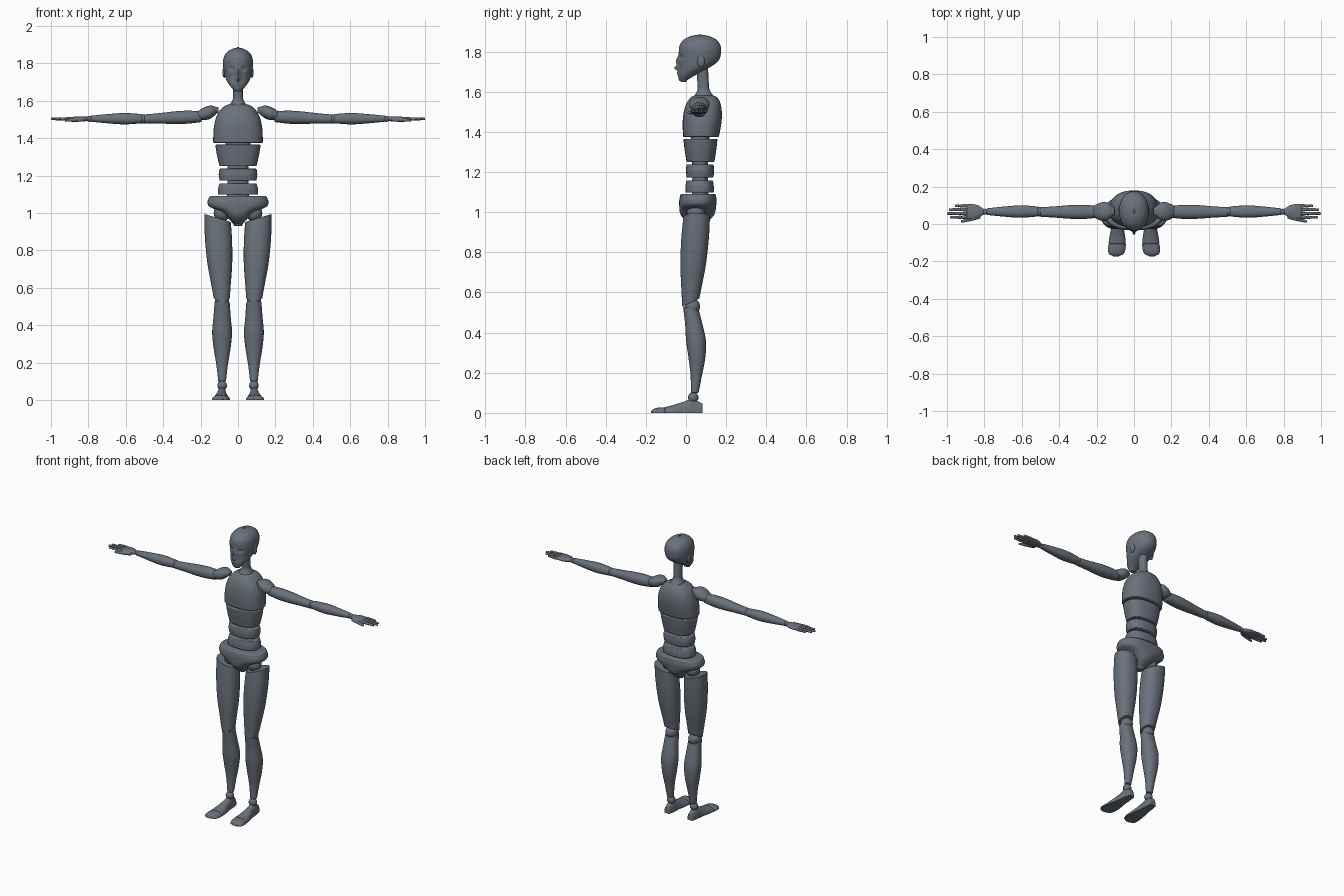
import bpy
import bmesh
from math import sin, cos, pi, exp, radians, copysign
from mathutils import Matrix, Vector

cube = bpy.data.objects.get("Cube")
if cube:
    bpy.data.objects.remove(cube, do_unlink=True)

COLOUR = (0.145, 0.168, 0.2, 1)
slate = bpy.data.materials.new("slate_grey")
slate.use_nodes = True
slate.diffuse_color = COLOUR
for node in slate.node_tree.nodes:
    if node.type == 'BSDF_PRINCIPLED':
        node.inputs["Base Color"].default_value = COLOUR


def finish(name, bm):
    """Turn a bmesh into a smooth shaded object that keeps its hard edges."""
    bmesh.ops.recalc_face_normals(bm, faces=bm.faces)
    mesh = bpy.data.meshes.new(name)
    bm.to_mesh(mesh)
    bm.free()
    mesh.materials.append(slate)
    mesh.shade_smooth()
    mesh.set_sharp_from_angle(angle=radians(40))
    obj = bpy.data.objects.new(name, mesh)
    bpy.context.scene.collection.objects.link(obj)
    return obj


def even(u):
    return u


def dense_at_end(u):
    return sin(u * pi / 2)


def straight(u):
    return 0


def spline(before, low, high, after, t):
    """Smooth curve through successive stations."""
    return [b + t / 2 * (c - a + t * (2 * a - 5 * b + 4 * c - d + t * (3 * (b - c) + d - a)))
            for a, b, c, d in zip(before, low, high, after)]


def rounded_rim(station, outward, length, rim):
    """Extra rings that round off the edge of an end cap."""
    u, width, depth = station
    rim = min(rim, width * .9, depth * .9)
    for angle in (pi / 6, pi / 3, pi / 2):
        inset = rim * (1 - cos(angle))
        yield u + outward * rim * sin(angle) / length, width - inset, depth - inset


def loft(name, axis, start, end, widths, depths, rim=.005, power=2.2, segs=40,
         spread=even, bow=straight, cuts=(), shape=None):
    """Skin a tube of half widths from start to end; depths is a list or a ratio of width."""
    start, end, index = Vector(start), Vector(end), "xyz".index(axis)
    length = abs(end[index] - start[index])
    if not isinstance(depths, list):
        depths = [w * depths for w in widths]
    last = len(widths) - 1
    stations = [(spread(k / last), w, d) for k, (w, d) in enumerate(zip(widths, depths))]
    path = [stations[0], *stations, stations[-1]]
    steps = 6
    rings = [spline(*path[i:i + 4], k / steps) for i in range(last) for k in range(steps)]
    rings = [*reversed(list(rounded_rim(stations[0], -1, length, rim))), *rings, stations[-1],
             *rounded_rim(stations[-1], 1, length, rim)]
    bm = bmesh.new()
    loops = []
    for u, width, depth in rings:
        centre = start + (end - start) * u + Vector((0, bow(u), 0))
        loop = []
        for k in range(segs):
            c, s = cos(2 * pi * k / segs), sin(2 * pi * k / segs)
            offset = [copysign(abs(c) ** (2 / power), c) * width,
                      copysign(abs(s) ** (2 / power), s) * depth]
            offset.insert(index, 0)
            loop.append(bm.verts.new(centre + Vector(offset)))
        loops.append(loop)
    for low, high in zip(loops, loops[1:]):
        for k in range(segs):
            bm.faces.new((low[k - 1], low[k], high[k], high[k - 1]))
    bm.faces.new(loops[0])
    bm.faces.new(loops[-1])
    if shape:
        for vert in bm.verts:
            shape(vert.co)
    for point, normal in cuts:
        geom = bm.verts[:] + bm.edges[:] + bm.faces[:]
        bmesh.ops.bisect_plane(bm, geom=geom, plane_co=point, plane_no=normal, clear_outer=True)
        bmesh.ops.holes_fill(bm, edges=[e for e in bm.edges if e.is_boundary], sides=0)
    return finish(name, bm)


def ball(name, centre, *radii):
    bm = bmesh.new()
    size = Matrix.Diagonal((*radii, 1)) if len(radii) > 1 else Matrix.Scale(radii[0], 4)
    bmesh.ops.create_uvsphere(bm, u_segments=24, v_segments=16, radius=1,
                              matrix=Matrix.Translation(centre) @ size)
    return finish(name, bm)


# Head with sculpted face: side offset, height, push, half width, half height
FEATURES = {
    "socket": (.033, 1.772, .011, .014, .011),
    "nose_tip": (0, 1.718, -.026, .01, .012),
    "nose_bridge": (0, 1.75, -.015, .009, .022),
    "upper_lip": (0, 1.694, -.009, .018, .005),
    "lower_lip": (0, 1.682, -.007, .014, .005),
    "chin": (0, 1.66, -.006, .016, .009),
}


def sculpt_face(co):
    fade = min(1, max(0, 1 - co.y / .04))
    for side, height, push, w, h in FEATURES.values():
        co.y += fade * push * exp(-((abs(co.x) - side) / w) ** 2 - ((co.z - height) / h) ** 2)


def jaw_forward(u):
    return -.08 * exp(-12 * u * u)


loft("head", 'z', (0, .07, 1.652), (0, .07, 1.883),
     [.02, .059, .074, .08, .076, .059, .032, .008], [.015, .06, .098, .105, .101, .08, .045, .01],
     rim=.003, power=2.1, segs=72, spread=dense_at_end, bow=jaw_forward, shape=sculpt_face)
ball("left_eye", (.033, -.009, 1.772), .014, .009, .008)
ball("left_ear", (.074, .075, 1.752), .009, .018, .03)

# Neck, torso blocks and spine
loft("neck", 'z', (0, .09, 1.57), (0, .08, 1.72), [.05, .028, .026, .026, .028], 1.1)
loft("chest", 'z', (0, .075, 1.38), (0, .09, 1.585), [.133, .129, .111, .075, .03],
     [.09, .097, .09, .068, .035], power=2.4, spread=dense_at_end)
loft("ribs", 'z', (0, .072, 1.255), (0, .072, 1.36), [.1, .112, .121], .7, power=2.4)
loft("upper_waist", 'z', (0, .07, 1.178), (0, .07, 1.232), [.099, .103, .1], .68, power=2.4)
loft("lower_waist", 'z', (0, .068, 1.103), (0, .068, 1.153), [.108, .107, .1], .66, power=2.4)
loft("spine", 'z', (0, .07, 1.06), (0, .07, 1.39), [.06, .055, .068], .7)
loft("pelvis", 'z', (0, .055, .94), (0, .06, 1.08), [.025, .045, .068, .102, .152, .163, .156],
     [.03, .064, .083, .09, .092, .093, .09], rim=.01, power=2.4)

# Leg with angled cuts above and below the thigh and at the knee
loft("left_thigh", 'z', (.086, .02, .53), (.112, .055, 1), [.041, .053, .065, .071, .072, .068], .95,
     rim=.004, cuts=[((.165, 0, .99), (-.3, 0, 1)), ((0, -.02, .53), (0, .45, -1))])
loft("left_shin", 'z', (.085, .022, .53), (.085, .044, .104), [.04, .046, .053, .045, .031, .021], .93,
     rim=.004, bow=lambda u: .02 * sin(pi * u), cuts=[((0, -.01, .53), (0, .3, 1))])
for joint, centre, radius in (("hip", (.085, .05, 1), .045), ("knee", (.085, .032, .53), .038),
                              ("ankle", (.085, .036, .077), .026),
                              ("elbow", (.507, .066, 1.503), .025),
                              ("wrist", (.794, .066, 1.503), .016)):
    ball(f"left_{joint}_joint", centre, radius)
sole = [((0, 0, 0), (0, 0, -1))]
loft("left_foot", 'y', (.086, .077, 0), (.09, -.1, 0), [.02, .027, .031, .04, .046],
     [.048, .069, .056, .041, .03], cuts=sole)
loft("left_toes", 'y', (.09, -.11, 0), (.096, -.169, 0), [.047, .046, .038, .018],
     [.028, .026, .02, .012], spread=dense_at_end, cuts=sole)

# Arm
loft("left_shoulder", 'x', (.115, .068, 1.548), (.22, .066, 1.52), [.025, .046, .05, .042, .028], .72,
     rim=.012)
loft("left_upper_arm", 'x', (.2, .065, 1.515), (.496, .064, 1.503), [.032, .038, .036, .03, .026], .92)
loft("left_forearm", 'x', (.518, .067, 1.504), (.782, .066, 1.504), [.027, .033, .027, .018], .92)

# Hand
loft("left_palm", 'x', (.807, .066, 1.503), (.89, .066, 1.503), [.017, .034, .04, .04],
     [.012, .014, .013, .01])
loft("left_thumb", 'x', (.825, .04, 1.5), (.92, .014, 1.495), [.012, .012, .01, .007], .9, segs=16)

# Jointed fingers: sideways position and reach
KNUCKLE = .893
FINGERS = {"index": (.036, .983), "middle": (.056, 1), "ring": (.077, .99), "little": (.097, .957)}
for finger, (y, reach) in FINGERS.items():
    step = (reach - KNUCKLE) / 3
    for k, part in enumerate(("base", "middle", "tip")):
        thick = .0095 - .001 * k
        near = KNUCKLE + k * step
        loft(f"left_{finger}_finger_{part}", 'x', (near + .004, y, 1.503),
             (near + step - .005, y, 1.503), [thick, thick * .9], 1, segs=16)

# Mirror every left part to the right
for obj in list(bpy.context.scene.objects):
    if obj.name.startswith("left_"):
        twin = obj.copy()
        twin.data = obj.data.copy()
        twin.name = obj.name.replace("left_", "right_")
        twin.data.transform(Matrix.Scale(-1, 4, Vector((1, 0, 0))))
        twin.data.flip_normals()
        bpy.context.scene.collection.objects.link(twin)
